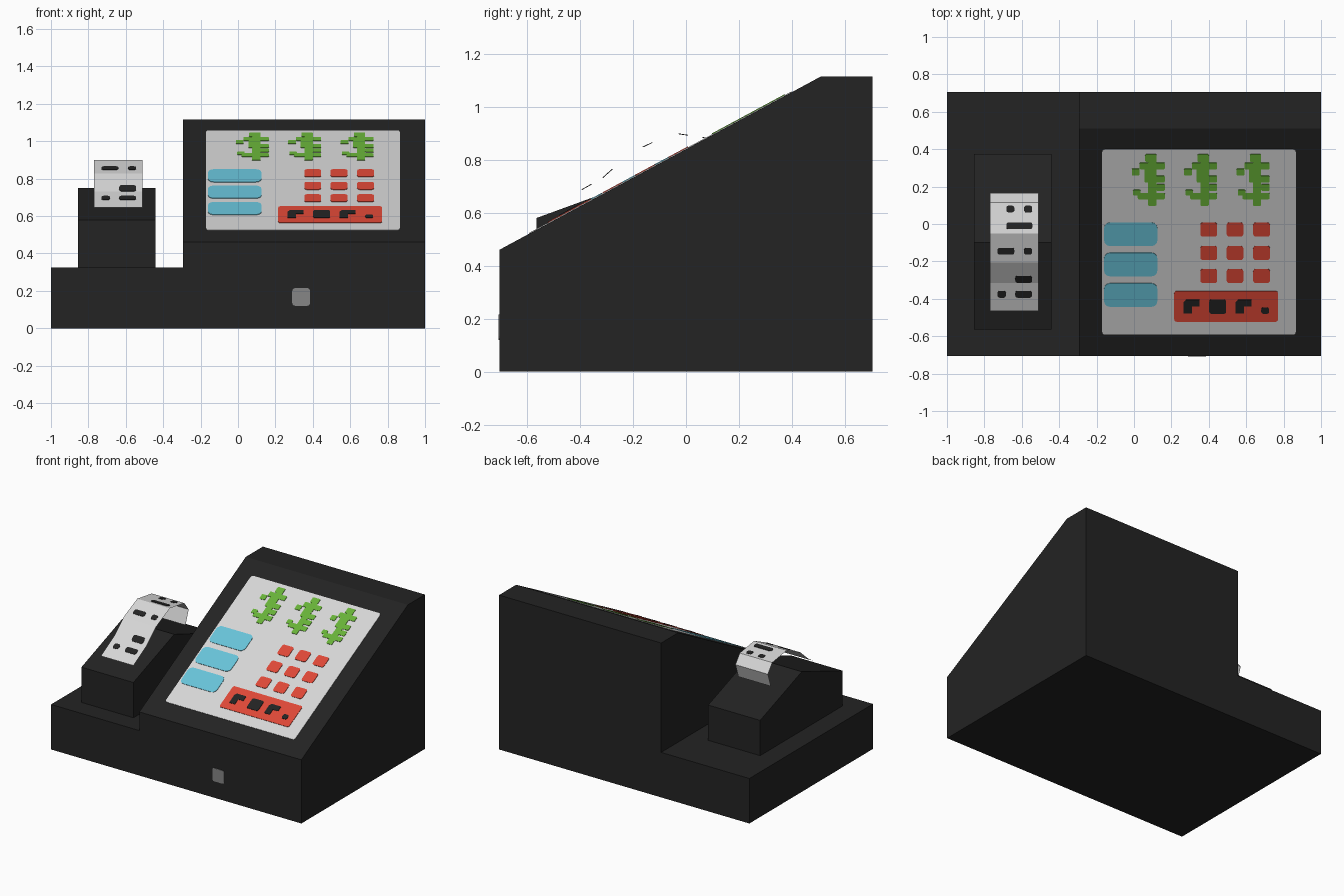
import bpy, bmesh, math
from mathutils import Vector

if "Cube" in bpy.data.objects:
    bpy.data.objects.remove(bpy.data.objects["Cube"])


def material(name, r, g, b):
    m = bpy.data.materials.new(name)
    m.diffuse_color = (r, g, b, 1)
    m.use_nodes = True
    m.node_tree.nodes["Principled BSDF"].inputs["Base Color"].default_value = m.diffuse_color
    return m


BLACK = material("charcoal", 0.017, 0.017, 0.017)
WHITE = material("pale_grey", 0.68, 0.68, 0.68)
GREY = material("mid_grey", 0.24, 0.24, 0.24)
BLUE = material("sky_blue", 0.14, 0.55, 0.70)
GREEN = material("leaf_green", 0.14, 0.45, 0.04)
RED = material("red", 0.74, 0.065, 0.038)


def finish(name, bm, mat):
    bmesh.ops.recalc_face_normals(bm, faces=bm.faces)
    me = bpy.data.meshes.new(name)
    bm.to_mesh(me)
    bm.free()
    me.materials.append(mat)
    ob = bpy.data.objects.new(name, me)
    bpy.context.collection.objects.link(ob)
    return ob


def prism(bm, lower, upper):
    """Closed solid between two matching outlines."""
    a = [bm.verts.new(p) for p in lower]
    b = [bm.verts.new(p) for p in upper]
    n = len(a)
    bm.faces.new(a[::-1])
    bm.faces.new(b)
    for i in range(n):
        j = (i + 1) % n
        bm.faces.new((a[i], a[j], b[j], b[i]))


def block(name, x0, x1, profile, mat):
    """Side profile of (y, z) points extruded along x."""
    bm = bmesh.new()
    prism(bm, [(x0, y, z) for y, z in profile], [(x1, y, z) for y, z in profile])
    return finish(name, bm, mat)


def rect(x0, x1, y0, y1, r=0.012):
    """Rounded rectangle outline."""
    pts = []
    for cx, cy, a0 in ((x1 - r, y1 - r, 0), (x0 + r, y1 - r, 90),
                       (x0 + r, y0 + r, 180), (x1 - r, y0 + r, 270)):
        for k in range(4):
            a = math.radians(a0 + 30 * k)
            pts.append((cx + r * math.cos(a), cy + r * math.sin(a)))
    return pts


def on_profile(profile):
    """Maps (x, y) and a height above the surface onto a bent (y, z) profile."""
    def place(x, y, off):
        for (ya, za), (yb, zb) in zip(profile, profile[1:]):
            if ya <= y <= yb:
                s = (zb - za) / (yb - ya)
                n = Vector((0, -s, 1)).normalized()
                return Vector((x, y, za + s * (y - ya))) + n * off
    return place


def plates(name, outlines, place, height, mat):
    bm = bmesh.new()
    for o in outlines:
        prism(bm, [place(x, y, 0) for x, y in o], [place(x, y, height) for x, y in o])
    return finish(name, bm, mat)


# Main cabinet, side base and receipt printer housing
W = 0.705
block("cabinet", -0.295, 1, [(-W, 0), (W, 0), (W, 1.115), (0.51, 1.115), (-W, 0.46)], BLACK)
block("side_base", -1, -0.295, [(-W, 0), (W, 0), (W, 0.325), (-W, 0.325)], BLACK)
block("printer_housing", -0.855, -0.44,
      [(-0.565, 0.325), (0.375, 0.325), (0.375, 0.58), (-0.1, 0.75), (-0.565, 0.58)], BLACK)

# Drawer lock on the front
plates("drawer_lock", [rect(0.29, 0.385, 0.12, 0.215, 0.015)],
       lambda x, z, o: Vector((x, -W - o, z)), 0.003, GREY)

# Sloping screen with its buttons
slope = on_profile([(-W, 0.46), (0.51, 1.115)])
plates("screen", [rect(-0.17, 0.865, -0.59, 0.40, 0.015)], slope, 0.003, WHITE)
plates("blue_buttons", [rect(-0.16, 0.125, y, y + 0.125, 0.03)
                        for y in (-0.115, -0.277, -0.44)], slope, 0.006, BLUE)
plates("red_buttons", [rect(x, x + 0.09, y, y + 0.075, 0.014)
                       for x in (0.355, 0.495, 0.637) for y in (-0.065, -0.19, -0.313)],
       slope, 0.006, RED)
plates("red_bar", [rect(0.215, 0.77, -0.52, -0.357)], slope, 0.006, RED)

# Dark blocks on the red bar
marks = [rect(0.402, 0.493, -0.476, -0.4), rect(0.68, 0.723, -0.476, -0.443)]
for x in (0.265, 0.543):
    marks.append([(x, -0.475), (x + 0.045, -0.475), (x + 0.045, -0.437), (x + 0.085, -0.437),
                  (x + 0.085, -0.402), (x + 0.012, -0.402), (x, -0.415)])
plates("bar_marks", marks, slope, 0.009, BLACK)

# Green icons: a spine crossed by short bars
icons = []
for d in (0, 0.28, 0.56):
    for x0, x1, y0, y1 in ((0.075, 0.12, 0.1, 0.375), (0.06, 0.12, 0.335, 0.375),
                           (0.03, 0.165, 0.295, 0.33), (-0.012, 0.03, 0.262, 0.298),
                           (0.055, 0.12, 0.225, 0.31), (0.1, 0.165, 0.225, 0.26),
                           (0.12, 0.165, 0.18, 0.215), (0.02, 0.165, 0.135, 0.168),
                           (-0.005, 0.035, 0.155, 0.185), (0.08, 0.12, 0.1, 0.135)):
        icons.append(rect(x0 + d, x1 + d, y0, y1, 0.006))
plates("green_icons", icons, slope, 0.006, GREEN)

# Curling paper receipt
path = [(-0.465, 0.645), (-0.315, 0.73), (-0.205, 0.827), (-0.05, 0.90),
        (0.115, 0.875), (0.165, 0.81), (0.13, 0.71)]
bm = bmesh.new()
rows = [[bm.verts.new((x, y, z)) for x in (-0.77, -0.51)] for y, z in path]
for a, b in zip(rows, rows[1:]):
    bm.faces.new((a[0], a[1], b[1], b[0]))
finish("receipt", bm, WHITE)

# Printed dashes on the receipt
dashes = [(-0.73, -0.64, -0.145), (-0.588, -0.545, -0.145), (-0.635, -0.545, -0.295),
          (-0.73, -0.685, -0.375), (-0.635, -0.545, -0.375), (-0.683, -0.543, -0.01),
          (-0.683, -0.64, 0.08), (-0.588, -0.545, 0.08)]
plates("receipt_dashes", [rect(a, b, y - 0.018, y + 0.018) for a, b, y in dashes],
       on_profile(path), 0.003, BLACK)
